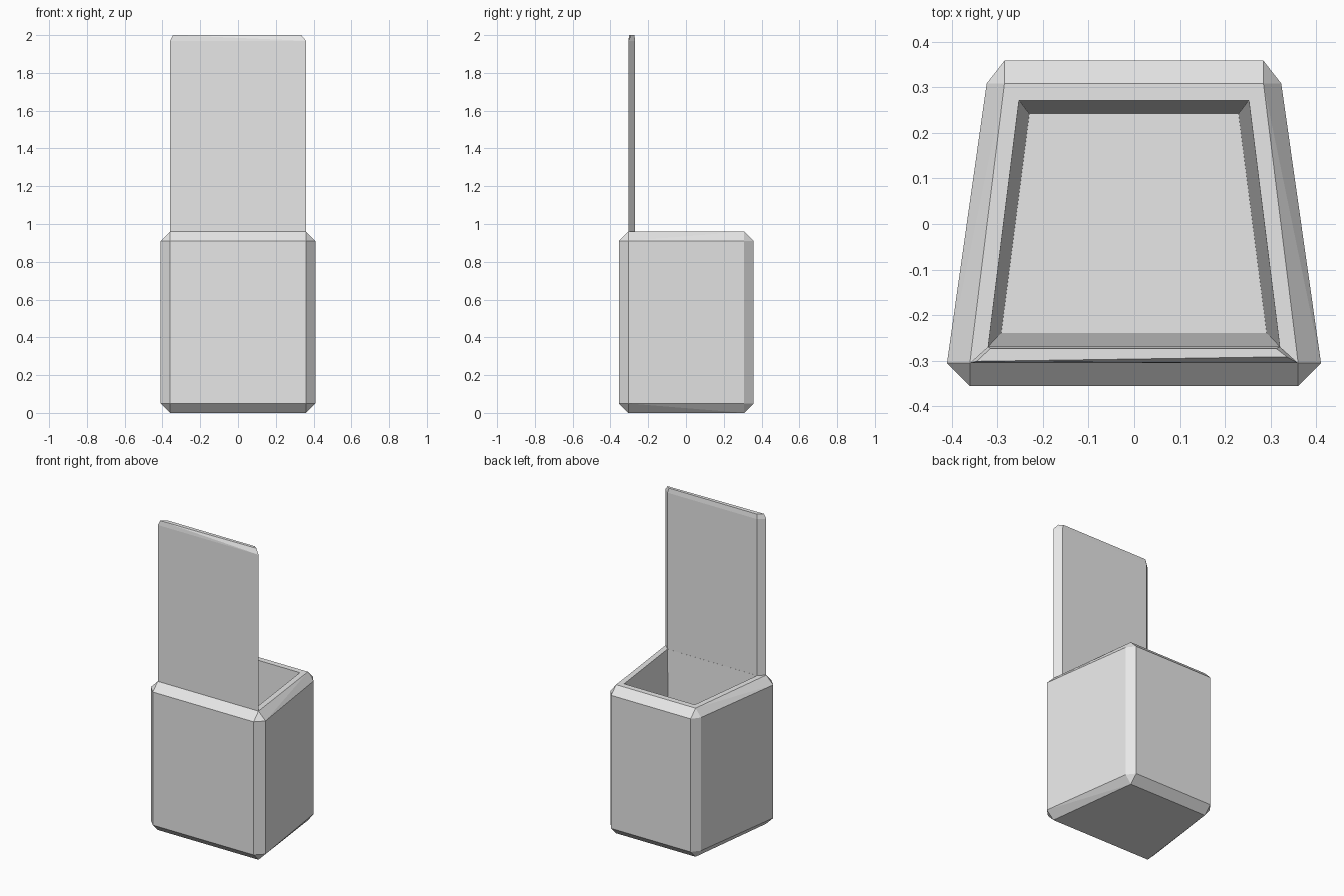
import bpy
import bmesh
from math import radians

cube = bpy.data.objects.get("Cube")
if cube:
    bpy.data.objects.remove(cube, do_unlink=True)

grey = bpy.data.materials.new("light_grey")
grey.use_nodes = True
grey.diffuse_color = (0.8, 0.8, 0.8, 1)
grey.node_tree.nodes["Principled BSDF"].inputs["Base Color"].default_value = (0.8, 0.8, 0.8, 1)


def hull(points):
    """Convex solid around the points, with flat areas merged."""
    bm = bmesh.new()
    for p in points:
        bm.verts.new(p)
    bmesh.ops.convex_hull(bm, input=bm.verts[:])
    bmesh.ops.dissolve_limit(bm, angle_limit=radians(4), verts=bm.verts[:], edges=bm.edges[:])
    bmesh.ops.recalc_face_normals(bm, faces=bm.faces[:])
    return bm


def finish(bm, name):
    mesh = bpy.data.meshes.new(name)
    bm.to_mesh(mesh)
    bm.free()
    mesh.materials.append(grey)
    obj = bpy.data.objects.new(name, mesh)
    bpy.context.collection.objects.link(obj)
    return obj


# Box: tapered towards the back, every outer edge chamfered
FRONT, BACK = (0.36, -0.305), (0.284, 0.308)
HEIGHT, CHAMFER = 0.96, 0.05
points = []
for side in (-1, 1):
    for (x, y), wide, deep in ((FRONT, 0.05, -0.05), (BACK, 0.039, 0.05)):
        for z in (0, HEIGHT):
            points.append((side * x, y, z))
        for z in (CHAMFER, HEIGHT - CHAMFER):
            points.append((side * (x + wide), y, z))
            points.append((side * x, y + deep, z))
box = hull(points)

# Cavity: rim, then slightly sloping inner walls down to the floor
lid = max(box.faces, key=lambda f: f.calc_center_median().z)
for scale, drop in (((0.888, 0.88, 1), 0), ((0.91, 0.889, 1), -0.9)):
    new = bmesh.ops.extrude_face_region(box, geom=[lid])["geom"]
    bmesh.ops.delete(box, geom=[lid], context="FACES_ONLY")
    lid = next(g for g in new if isinstance(g, bmesh.types.BMFace))
    bmesh.ops.scale(box, vec=scale, verts=lid.verts[:])
    bmesh.ops.translate(box, vec=(0, 0, drop), verts=lid.verts[:])
bmesh.ops.recalc_face_normals(box, faces=box.faces[:])
finish(box, "box")

# Back panel: mitred upright on the wide rim, with a chamfered top
panel = [(s * x, y, z) for s in (-1, 1) for z in (HEIGHT, 1.97)
         for x, y in ((0.36, -0.305), (0.32, -0.269))]
panel += [(-0.345, -0.301, 2), (0.335, -0.291, 2), (0.312, -0.273, 2), (-0.315, -0.273, 2)]
finish(hull(panel), "upright_panel")
